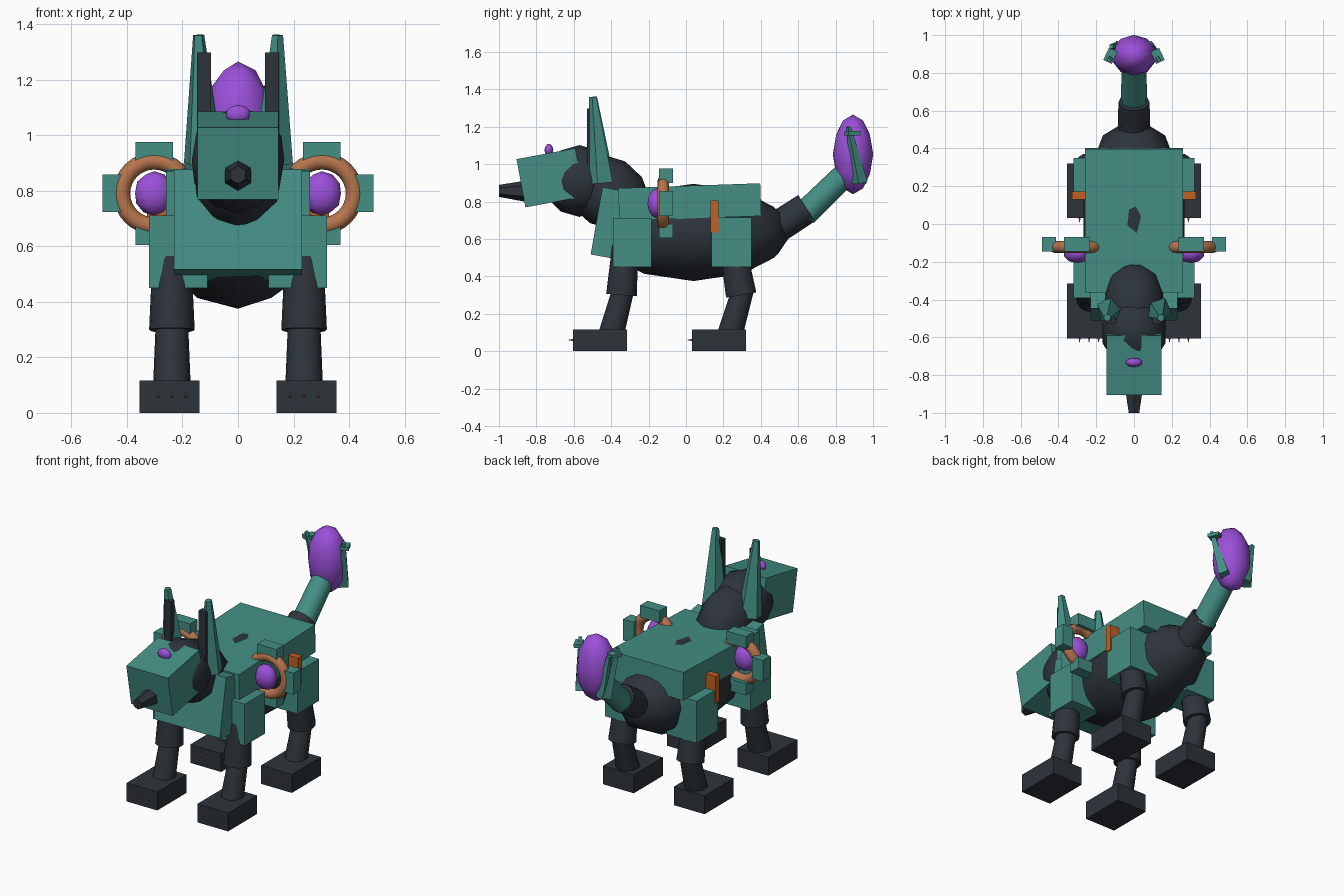
import bpy, bmesh, math
from mathutils import Vector, Matrix, Euler

if "Cube" in bpy.data.objects:
    bpy.data.objects.remove(bpy.data.objects["Cube"])


def material(name, rgb):
    m = bpy.data.materials.new(name)
    m.diffuse_color = (*rgb, 1)
    m.use_nodes = True
    m.node_tree.nodes["Principled BSDF"].inputs["Base Color"].default_value = m.diffuse_color
    return m


TEAL = material("teal_armour", (0.058, 0.275, 0.235))
DARK = material("dark_frame", (0.026, 0.034, 0.042))
PURPLE = material("purple_gem", (0.33, 0.08, 0.70))
COPPER = material("copper_ring", (0.47, 0.175, 0.075))
ORANGE = material("orange_vent", (0.55, 0.12, 0.018))


def finish(name, bm, mat, matrix, smooth=None):
    """Place the mesh, make the object, optionally smooth it."""
    bm.transform(matrix)
    bmesh.ops.recalc_face_normals(bm, faces=bm.faces)
    me = bpy.data.meshes.new(name)
    bm.to_mesh(me)
    bm.free()
    me.materials.append(mat)
    ob = bpy.data.objects.new(name, me)
    bpy.context.collection.objects.link(ob)
    if smooth:
        bpy.ops.object.select_all(action='DESELECT')
        ob.select_set(True)
        bpy.context.view_layer.objects.active = ob
        bpy.ops.object.shade_smooth_by_angle(angle=math.radians(smooth))
    return ob


def place(loc, rot=(0, 0, 0), scale=(1, 1, 1)):
    e = Euler([math.radians(a) for a in rot])
    return Matrix.LocRotScale(Vector(loc), e, Vector(scale))


def box(name, mat, loc, size, rot=(0, 0, 0)):
    bm = bmesh.new()
    bmesh.ops.create_cube(bm, size=1)
    return finish(name, bm, mat, place(loc, rot, size))


def ball(name, mat, loc, radii, rot=(0, 0, 0), smooth=40):
    bm = bmesh.new()
    bmesh.ops.create_icosphere(bm, subdivisions=2, radius=1)
    return finish(name, bm, mat, place(loc, rot, radii), smooth)


def rod(name, mat, a, b, r1, r2, sides=16, smooth=40, turn=0):
    """Tapered rod from point a to point b."""
    a, b = Vector(a), Vector(b)
    d = b - a
    bm = bmesh.new()
    bmesh.ops.create_cone(bm, cap_ends=True, segments=sides, radius1=r1,
                          radius2=r2, depth=d.length)
    m = (Matrix.Translation((a + b) / 2) @ d.to_track_quat('Z', 'Y').to_matrix().to_4x4()
         @ Matrix.Rotation(math.radians(turn), 4, 'Z'))
    return finish(name, bm, mat, m, smooth)


def ring(name, mat, loc, major, minor, n=32, k=12):
    """Torus standing upright, facing the front."""
    bm = bmesh.new()
    rows = []
    for i in range(n):
        a = 2 * math.pi * i / n
        row = []
        for j in range(k):
            t = 2 * math.pi * j / k
            r = major + minor * math.cos(t)
            row.append(bm.verts.new((r * math.cos(a), minor * math.sin(t), r * math.sin(a))))
        rows.append(row)
    for i in range(n):
        for j in range(k):
            p, q = rows[i], rows[(i + 1) % n]
            bm.faces.new((p[j], q[j], q[(j + 1) % k], p[(j + 1) % k]))
    return finish(name, bm, mat, place(loc), 60)


# Body and armour
ball("body", DARK, (0, 0.04, 0.635), (0.28, 0.53, 0.26))
box("back_plate", TEAL, (0, 0.02, 0.797), (0.52, 0.76, 0.175), (2, 0, 0))
box("chest_plate", TEAL, (0, -0.355, 0.675), (0.46, 0.25, 0.365), (-10, 0, 0))

# Neck and head
ball("neck", DARK, (0, -0.42, 0.85), (0.165, 0.24, 0.19), (-30, 0, 0))
ball("head", DARK, (0, -0.57, 0.91), (0.175, 0.2, 0.192))
box("muzzle", TEAL, (0, -0.725, 0.927), (0.29, 0.32, 0.262), (10.5, 0, 0))
rod("nose", DARK, (0, -0.82, 0.855), (0, -1.0, 0.857), 0.063, 0.032, 6, None, 0)
ball("brow_gem", PURPLE, (0, -0.733, 1.075), (0.045, 0.024, 0.034))

for s, side in ((1, "right"), (-1, "left")):
    # Ears with dark inner strips
    rod(f"{side}_ear", TEAL, (s * 0.125, -0.455, 0.90), (s * 0.142, -0.497, 1.36),
        0.075, 0.021, 5, None, 18)
    box(f"{side}_inner_ear", DARK, (s * 0.122, -0.512, 1.10), (0.05, 0.036, 0.395))

    # Shoulder and hip plates, side vents
    box(f"{side}_shoulder_plate", TEAL, (s * 0.215, -0.288, 0.58), (0.21, 0.205, 0.262))
    box(f"{side}_hip_plate", TEAL, (s * 0.215, 0.243, 0.582), (0.21, 0.215, 0.265))
    box(f"{side}_vent", ORANGE, (s * 0.287, 0.152, 0.72), (0.08, 0.042, 0.17))

    # Shoulder ring, its clamps and its gem
    cx, cy, cz = s * 0.302, -0.122, 0.79
    ring(f"{side}_ring", COPPER, (cx, cy, cz), 0.117, 0.031)
    for k in range(4):
        a = math.pi / 2 * k
        box(f"{side}_ring_clamp", TEAL,
            (cx + 0.148 * math.cos(a), -0.107, cz + 0.148 * math.sin(a)),
            (0.075, 0.075, 0.135), (0, -90 * k, 0))
    ball(f"{side}_ring_gem", PURPLE, (cx, -0.155, 0.79), (0.072, 0.052, 0.08))

    # Legs: upper rod, lower rod, block foot, three claws
    for part, top, knee, ankle, foot in (("front", -0.325, -0.345, -0.40, -0.46),
                                         ("rear", 0.25, 0.295, 0.235, 0.176)):
        x = s * 0.238
        rod(f"{side}_{part}_upper_leg", DARK, (x, top, 0.56), (x, knee, 0.30), 0.07, 0.082)
        rod(f"{side}_{part}_lower_leg", DARK, (x, knee + 0.01, 0.33), (x, ankle, 0.09), 0.058, 0.068)
        box(f"{side}_{part}_foot", DARK, (s * 0.247, foot, 0.058), (0.215, 0.29, 0.116))
        for i in (-1, 0, 1):
            cxl = x + i * 0.05
            rod(f"{side}_{part}_claw", COPPER, (cxl, foot - 0.14, 0.06),
                (cxl, foot - 0.168, 0.06), 0.007, 0.001, 6, None)

    # Prongs gripping the tail gem
    rod(f"{side}_tail_prong", TEAL, (s * 0.085, 0.93, 0.90), (s * 0.13, 0.868, 1.20),
        0.042, 0.014, 4, None, 45)
    box(f"{side}_prong_tip", TEAL, (s * 0.125, 0.89, 1.165), (0.05, 0.07, 0.022), (0, 0, s * 25))

# Extra prong, tail segments and tail gem
rod("rear_tail_prong", TEAL, (-0.07, 0.94, 0.90), (-0.12, 0.94, 1.17), 0.035, 0.014, 4, None, 45)
rod("tail_base", DARK, (0, 0.46, 0.645), (0, 0.645, 0.765), 0.085, 0.083, 12)
rod("tail_segment", TEAL, (0, 0.635, 0.735), (0, 0.85, 0.945), 0.07, 0.065, 12)
ball("tail_gem", PURPLE, (0, 0.893, 1.052), (0.12, 0.108, 0.213))
